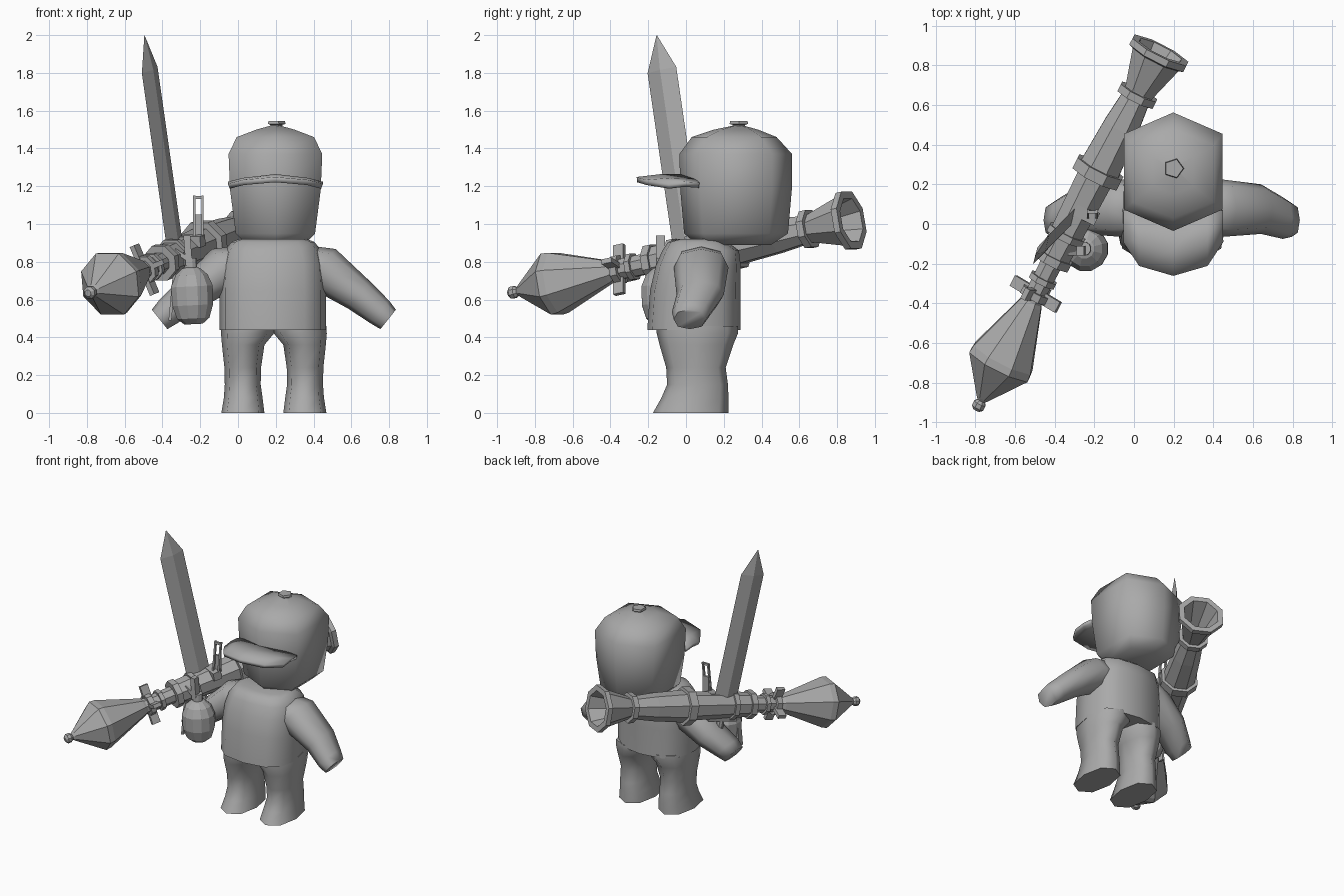
import bpy, bmesh, math
from mathutils import Vector as V

grey = bpy.data.materials.new("grey")
grey.diffuse_color = (0.4, 0.4, 0.4, 1)
CX = 0.19  # body centre line


def finish(name, bm, smooth=None):
    bmesh.ops.remove_doubles(bm, verts=bm.verts, dist=0.0005)
    bmesh.ops.recalc_face_normals(bm, faces=bm.faces)
    me = bpy.data.meshes.new(name)
    bm.to_mesh(me)
    bm.free()
    ob = bpy.data.objects.new(name, me)
    bpy.context.collection.objects.link(ob)
    me.materials.append(grey)
    if smooth:
        bpy.ops.object.select_all(action='DESELECT')
        ob.select_set(True)
        bpy.context.view_layer.objects.active = ob
        bpy.ops.object.shade_smooth_by_angle(angle=math.radians(smooth))
    return ob


def loft(name, rings, smooth=None):
    """Skin a list of equal-length point rings and cap the ends."""
    bm = bmesh.new()
    vs = [[bm.verts.new(p) for p in r] for r in rings]
    n = len(rings[0])
    for a, b in zip(vs, vs[1:]):
        for i in range(n):
            bm.faces.new((a[i], a[(i + 1) % n], b[(i + 1) % n], b[i]))
    bm.faces.new(vs[0])
    bm.faces.new(vs[-1])
    return finish(name, bm, smooth)


def ring(c, u, v, n=12, power=1.0, phase=0.0):
    """Superellipse ring around c spanned by half axes u and v."""
    out = []
    for i in range(n):
        a = 2 * math.pi * (i + phase) / n
        s, t = math.cos(a), math.sin(a)
        out.append(V(c) + V(u) * math.copysign(abs(s) ** power, s)
                   + V(v) * math.copysign(abs(t) ** power, t))
    return out


def lathe(name, start, axis, profile, n=8, phase=0.5, smooth=None):
    d = V(axis).normalized()
    w = d.cross(V((0, 0, 1)))
    w = w.normalized() if w.length > 0.01 else V((1, 0, 0))
    v = w.cross(d)
    return loft(name, [ring(V(start) + d * s, w * r, v * r, n, 1, phase)
                       for s, r in profile], smooth)


def box(name, c, x, y, z):
    """Box from centre and three half-axis vectors."""
    c, x, y, z = V(c), V(x), V(y), V(z)
    return loft(name, [[c + k * z + i * x + j * y
                        for i, j in ((-1, -1), (1, -1), (1, 1), (-1, 1))] for k in (-1, 1)])


# Head with cap: pointed hexagonal rings (z, half width, front y, back y)
rings = []
for z, w, f, b in ((0.89, 0.15, 0.06, 0.45), (0.95, 0.21, -0.01, 0.54),
                   (1.18, 0.24, -0.03, 0.56), (1.37, 0.248, -0.035, 0.562),
                   (1.46, 0.205, 0.03, 0.48), (1.50, 0.10, 0.15, 0.38),
                   (1.525, 0.01, 0.27, 0.29)):
    k = (b - f) * 0.18
    rings.append([V((0.198 + x, y, z)) for x, y in
                  ((0, f), (w, f + k), (w, b - k), (0, b), (-w, b - k), (-w, f + k))])
loft("head", rings, 80)
lathe("cap_button", (0.2, 0.28, 1.505), (0, 0, 1), [(0, 0.035), (0.02, 0.035), (0.025, 0.052), (0.04, 0.048)], 5, 0)

# Cap brim, arched and rounded at the front
bm = bmesh.new()
rows = []
for x, yo, zo, yi, zi in ((-0.247, -0.09, 1.2, 0.07, 1.205), (-0.17, -0.21, 1.22, 0.05, 1.225),
                          (0, -0.26, 1.235, 0.0, 1.25), (0.17, -0.21, 1.22, 0.05, 1.225),
                          (0.247, -0.09, 1.2, 0.07, 1.205)):
    rows.append([bm.verts.new((0.198 + x, y, z)) for y, z in
                 ((yo, zo), (0.5 * (yo + yi), 0.5 * (zo + zi) + 0.008), (yi, zi))])
for a, b in zip(rows, rows[1:]):
    for i in range(2):
        bm.faces.new((a[i], b[i], b[i + 1], a[i + 1]))
brim = finish("cap_brim", bm, 40)
sol = brim.modifiers.new("thickness", 'SOLIDIFY')
sol.thickness, sol.offset = 0.028, 0

# Torso: shirt with a flat open-hem look (z, half width, front y, back y)
loft("torso", [ring((CX - 0.005, (f + b) / 2, z), (w, 0, 0), (0, (b - f) / 2, 0), 12, 0.75)
               for z, w, f, b in ((0.44, 0.282, -0.205, 0.288), (0.65, 0.282, -0.19, 0.288),
                                  (0.78, 0.275, -0.16, 0.29), (0.86, 0.255, -0.125, 0.28),
                                  (0.905, 0.22, -0.095, 0.22), (0.92, 0.18, -0.04, 0.19))], 80)

for side, tag in ((1, "right"), (-1, "left")):
    # Arms: tapered tubes sloping down (x, y, z, half height, half depth)
    rings = []
    for x, y, z, h, d in ((0.12, 0.08, 0.80, 0.11, 0.13), (0.25, 0.08, 0.77, 0.125, 0.145),
                          (0.45, 0.075, 0.625, 0.093, 0.125), (0.56, 0.03, 0.535, 0.078, 0.105),
                          (0.605, 0.02, 0.495, 0.066, 0.085)):
        rings.append(ring((CX + side * x, y, z), (side * h * 0.62, 0, h * 0.78), (0, d, 0), 8, 0.85))
    loft(tag + "_arm", rings, 75)
    # Legs (z, inner x, outer x, front y, back y)
    loft(tag + "_leg", [ring((CX + side * (a + b) / 2, (f + k) / 2, z),
                             ((b - a) / 2, 0, 0), (0, (k - f) / 2, 0), 8, 0.85)
                        for z, a, b, f, k in ((0, 0.05, 0.278, -0.175, 0.225), (0.08, 0.06, 0.265, -0.13, 0.225),
                                              (0.15, 0.07, 0.26, -0.1, 0.222), (0.24, 0.068, 0.262, -0.105, 0.21),
                                              (0.36, 0.05, 0.275, -0.14, 0.25), (0.42, 0.0, 0.28, -0.155, 0.275),
                                              (0.46, 0.0, 0.278, -0.155, 0.275))], 75)

# Rocket launcher: nose, warhead, tube with collars, hollow rear funnel
A, B = V((-0.79, -0.93, 0.635)), V((0.13, 0.87, 1.02))
D = (B - A).normalized()
W = D.cross(V((0, 0, 1))).normalized()
U = W.cross(D)
lathe("warhead", A, D, [(-0.01, 0.018), (0.005, 0.034), (0.03, 0.034), (0.045, 0.022), (0.06, 0.035),
                        (0.25, 0.178), (0.29, 0.174), (0.60, 0.065), (0.62, 0.055)])
lathe("launcher_tube", A, D, [(0.58, 0.055), (0.84, 0.06), (0.84, 0.085), (1.0, 0.09), (1.33, 0.1), (1.39, 0.112),
                              (1.62, 0.098), (1.78, 0.08), (1.83, 0.082), (2.02, 0.14), (2.03, 0.165),
                              (2.065, 0.165), (2.065, 0.125), (1.84, 0.06), (1.84, 0.01)])
for s, w, r in ((0.655, 0.02, 0.08), (0.74, 0.015, 0.075), (0.86, 0.022, 0.1),
                (1.0, 0.018, 0.105), (1.36, 0.03, 0.135), (1.805, 0.02, 0.107)):
    lathe("tube_collar", A + D * (s - w), D, [(0, r), (2 * w, r)])
for k in range(4):  # stabiliser fins
    a = math.radians(20 + 90 * k)
    o = W * math.cos(a) + U * math.sin(a)
    t = D.cross(o)
    box("stabiliser_fin", A + D * 0.66 + o * 0.095, D * 0.03, t * 0.014, o * 0.045)

# Flip-up sight frame
S = V((-0.21, 0.05, 0.93))
for dx in (-0.022, 0.022):
    box("sight_post", S + V((dx, 0, 0.11)), (0.006, 0, 0), (0, 0.008, 0), (0, 0.015, 0.11))
for z, h in ((0.21, 0.008), (0.06, 0.06)):
    box("sight_bar", S + V((0, 0.01, z)), (0.026, 0, 0), (0, 0.008, 0), (0, 0, h))
box("sight_mount", S + V((-0.03, 0, -0.02)), W * 0.06, D * 0.03, U * 0.03)

# Sword: diamond section blade, guard and grip
T = V((-0.127, -0.13, 0.89)).normalized()
E = V((0.085, 0.155, 0.03))
E = (E - T * E.dot(T)).normalized()
N = T.cross(E)
H = V((-0.4675, -0.1275, 1.815))
loft("sword_blade", [ring(c, E * w, N * t, 4) for c, w, t in
                     ((H - T * 1.08, 0.088, 0.024), (H, 0.088, 0.022),
                      (V((-0.495, -0.155, 1.998)), 0.002, 0.001))])
box("sword_guard", H - T * 1.09, E * 0.11, N * 0.025, T * 0.015)
lathe("sword_grip", H - T * 1.28, T, [(0, 0.02), (0.02, 0.03), (0.19, 0.025)])

# Hand grenade with fuse and safety lever
G = V((-0.235, -0.125, 0.47))
lathe("grenade_body", G, (-0.05, 0, 1), [(0, 0.05), (0.03, 0.088), (0.1, 0.112), (0.2, 0.115),
                                         (0.26, 0.09), (0.295, 0.05), (0.3, 0.035), (0.35, 0.035)], 12)
box("grenade_fuse", (-0.265, -0.135, 0.86), (0.018, 0, 0), (0, 0.025, 0), (-0.006, 0, 0.08))
box("lever_top", (-0.29, -0.135, 0.83), (0.045, 0, -0.03), (0, 0.025, 0), (0.006, 0, 0.01))
box("lever_arm", (-0.345, -0.135, 0.65), (0.008, 0, 0), (0, 0.022, 0), (0.015, 0, 0.16))
